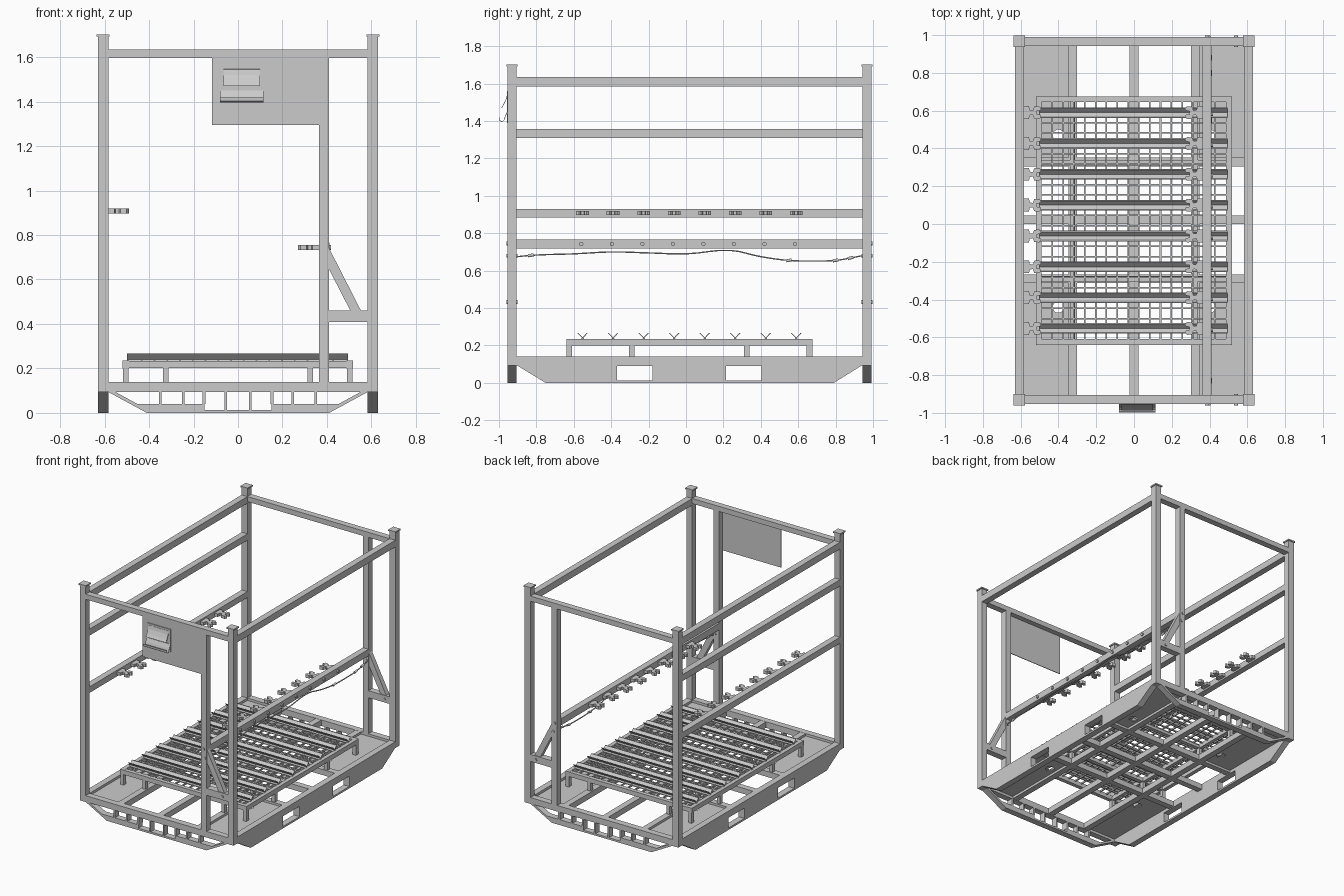
import bpy, bmesh, math
from mathutils import Vector

if "Cube" in bpy.data.objects:
    bpy.data.objects.remove(bpy.data.objects["Cube"])

YF, YB = -0.93, 0.967          # post centre lines, front and back


def finish(name, bm):
    bmesh.ops.recalc_face_normals(bm, faces=bm.faces)
    me = bpy.data.meshes.new(name)
    bm.to_mesh(me)
    bm.free()
    ob = bpy.data.objects.new(name, me)
    bpy.context.collection.objects.link(ob)
    return ob


def add_box(bm, x0, x1, y0, y1, z0, z1):
    for v in bmesh.ops.create_cube(bm, size=1)['verts']:
        v.co = ((x0 + x1) / 2 + v.co.x * (x1 - x0), (y0 + y1) / 2 + v.co.y * (y1 - y0),
                (z0 + z1) / 2 + v.co.z * (z1 - z0))


def boxes(name, items):
    bm = bmesh.new()
    for b in items:
        add_box(bm, *b)
    return finish(name, bm)


def prisms(name, polys, place, offset):
    """Extrude 2D polygons by a 3D offset; place maps (u, v) to 3D."""
    bm = bmesh.new()
    for p in polys:
        a = [bm.verts.new(place(*q)) for q in p]
        b = [bm.verts.new(Vector(place(*q)) + Vector(offset)) for q in p]
        bm.faces.new(a)
        bm.faces.new(b[::-1])
        for i in range(len(p)):
            j = (i + 1) % len(p)
            bm.faces.new((a[j], a[i], b[i], b[j]))
    return finish(name, bm)


def rect(u0, u1, v0, v1):
    return [(u0, v0), (u1, v0), (u1, v1), (u0, v1)]


def cylinders(name, centres, axis, r, h):
    bm = bmesh.new()
    rot = Vector(axis).to_track_quat('Z', 'Y').to_matrix().to_4x4()
    for c in centres:
        vs = bmesh.ops.create_cone(bm, cap_ends=True, segments=16, radius1=r, radius2=r, depth=h)['verts']
        bmesh.ops.transform(bm, matrix=rot, verts=vs)
        bmesh.ops.translate(bm, vec=c, verts=vs)
    ob = finish(name, bm)
    bpy.context.view_layer.objects.active = ob
    ob.select_set(True)
    bpy.ops.object.shade_smooth_by_angle(angle=math.radians(35))
    ob.select_set(False)


# Corner posts with caps
h = 0.0235
corners = [(sx * 0.607, y) for sx in (-1, 1) for y in (YF, YB)]
boxes("corner_posts", [(x - h, x + h, y - h, y + h, 0.093, 1.695) for x, y in corners])
boxes("post_caps", [(x - .03, x + .03, y - .03, y + .03, 1.692, 1.702) for x, y in corners])

# Upper rails: three on the left, one on the right, one at each end
ya, yb = YF + h, YB - h
for nm, x, z0, z1 in (("top_rail_left", -.607, 1.585, 1.635), ("top_rail_right", .607, 1.585, 1.635),
                      ("upper_rail_left", -.607, 1.31, 1.358), ("clip_rail_left", -.607, .885, .93),
                      ("clip_rail_right", .387, .718, .767)):
    boxes(nm, [(x - h, x + h, ya, yb, z0, z1)])
boxes("top_rail_ends", [(-.585, .585, y - h, y + h, 1.597, 1.635) for y in (YF, YB)])

# Inner posts and their braces
boxes("inner_posts", [(.364, .41, y - h, y + h, .14, 1.6) for y in (YF, YB)])
boxes("brace_arms", [(.41, .585, y - h, y + h, .408, .46) for y in (YF, YB)])
for nm, y in (("front_brace", YF), ("back_brace", YB)):
    prisms(nm, [[(.41, .74), (.41, .645), (.505, .46), (.553, .46)]],
           lambda u, v, y=y: (u, y - .018, v), (0, .036, 0))
cylinders("brace_bolts", [(x, y, z) for y in (YF, YB) for x, z in ((.54, .432), (.385, .745), (.396, .68))],
          (0, 1, 0), .01, .06)

# Base frame
boxes("base_frame", [(s * .607 - h, s * .607 + h, ya, yb, .095, .14) for s in (-1, 1)] +
      [(-.585, .585, y - h, y + h, .095, .14) for y in (YF, YB)])
boxes("base_long_beams", [(x - .023, x + .023, ya, yb, .096, .139) for x in (-.325, 0, .325)])
boxes("base_cross_beams", [(-.585, .585, y - .023, y + .023, .097, .138) for y in (-.29, .022, .328)])


# Corner floor plates, each with a round drain hole
def floor_plate(name, x0, x1, y0, y1, hx, hy):
    cu = bpy.data.curves.new(name, 'CURVE')
    cu.dimensions, cu.fill_mode, cu.extrude = '2D', 'BOTH', .004
    ring = [(hx + .03 * math.cos(i * math.pi / 10), hy + .03 * math.sin(i * math.pi / 10)) for i in range(20)]
    for pts in (rect(x0, x1, y0, y1), ring):
        sp = cu.splines.new('POLY')
        sp.points.add(len(pts) - 1)
        for p, q in zip(sp.points, pts):
            p.co = (*q, 0, 1)
        sp.use_cyclic_u = True
    ob = bpy.data.objects.new(name, cu)
    ob.location.z = .118
    bpy.context.collection.objects.link(ob)


for sx, nx in ((-1, "left"), (1, "right")):
    xs = sorted((sx * .31, sx * .585))
    floor_plate("floor_plate_front_" + nx, *xs, ya, -.29, sx * .4, -.44)
    floor_plate("floor_plate_back_" + nx, *xs, .33, yb, sx * .4, .47)

# Side skids: upright beams with sloping ends and fork windows
side = [[(ya, .095), (-.75, 0), (-.37, 0), (-.37, .095)], rect(-.18, .215, 0, .095),
        [(.405, .095), (.405, 0), (.79, 0), (yb, .095)]]
for u0, u1 in ((-.37, -.18), (.215, .405)):
    side += [rect(u0, u1, 0, .014), rect(u0, u1, .09, .095)]
for s, nm in ((-1, "left_skid"), (1, "right_skid")):
    prisms(nm, side, lambda u, z, s=s: (s * .607 - h, u, z), (2 * h, 0, 0))

# End skids: bottom strip, slanted ends and short uprights
end = [rect(-.15, .15, 0, .014)]
for s in (-1, 1):
    end.append([(s * .15, 0), (s * .41, 0), (s * .484, .04), (s * .15, .04)])
    end.append([(s * .484, .04), (s * .585, .095), (s * .553, .095), (s * .452, .04)])
    for u0, u1, z in ((.05, .06, .014), (.147, .16, .04), (.24, .252, .04), (.343, .356, .04)):
        end.append(rect(s * u0, s * u1, z, .095))
for y, nm in ((YF, "front_skid"), (YB, "back_skid")):
    prisms(nm, end, lambda u, z, y=y: (u, y - h, z), (0, 2 * h, 0))

# Raised pallet: legs, frame and mesh grating
px, py = (-.505, -.325, .325, .503), (-.625, -.29, .325, .66)
boxes("pallet_legs", [(x - .013, x + .013, y - .015, y + .015, .118, .2) for x in px for y in py])
boxes("pallet_long_rails", [(x - .015, x + .015, -.64, .675, .2, .235) for x in (px[0], px[3])] +
      [(x - .013, x + .013, -.64, .675, .2, .222) for x in px[1:3]])
boxes("pallet_cross_rails", [(-.49, .488, y - .015, y + .015, .201, .234 if i in (0, 3) else .222)
                             for i, y in enumerate(py)])
boxes("grating", [(-.49 + i * .0573 - .004, -.49 + i * .0573 + .004, -.61, .645, .223, .235) for i in range(1, 17)] +
      [(-.49, .488, -.61 + j * .0546 - .004, -.61 + j * .0546 + .004, .224, .234) for j in range(1, 23)])

# Eight cradle bars, each two crossed plates forming a V
bar_y = [-.553 + i * .1632 for i in range(8)]
vee = []
for y in bar_y:
    for s in (-1, 1):
        vee.append([(y - s * .028, .266), (y - s * .022, .266), (y + s * .010, .233), (y + s * .004, .233)])
prisms("cradle_bars", vee, lambda u, v: (-.5, u, v), (.995, 0, 0))

# Claw clips on both clip rails
half = [(0, .034), (.03, .034), (.034, .014), (.05, .012), (.058, .032), (.085, .034), (.095, .02),
        (.09, .011), (.07, .008)]
claw = half + [(u, -v) for u, v in half[::-1]]
for nm, x, z, s in (("left_clips", -.586, .908, 1), ("right_clips", .365, .744, -1)):
    polys = [[(u, v + y) for u, v in claw] for y in bar_y]
    prisms(nm, polys, lambda u, v, x=x, z=z, s=s: (x + s * u, v, z - .011), (0, 0, .022))
cylinders("clip_bolts", [(.413, y - .007, .743) for y in bar_y], (1, 0, 0), .011, .012)

# Sign panel on the front with a document holder
boxes("sign_panel", [(-.117, .366, -.95, -.945, 1.295, 1.6)])
boxes("holder_frame", [(-.08, -.066, -.956, -.95, 1.39, 1.56), (.1, .114, -.956, -.95, 1.39, 1.56),
                       (-.066, .1, -.956, -.95, 1.546, 1.56), (-.066, .1, -.956, -.95, 1.39, 1.404)])


def sheet(name, pts, x0, x1, t=.004):
    prisms(name, [[p, q, (q[0] + t, q[1] + .001), (p[0] + t, p[1] + .001)] for p, q in zip(pts, pts[1:])],
           lambda u, v: (x0, u, v), (x1 - x0, 0, 0))


sheet("holder_flap", [(-.956, 1.545), (-.962, 1.52), (-.976, 1.49), (-.988, 1.47)], -.066, .1)
sheet("holder_pocket", [(-.956, 1.45), (-.968, 1.425), (-.975, 1.405), (-.986, 1.395), (-.997, 1.402),
                        (-.998, 1.418)], -.08, .114)

# Loose cord hanging beneath the right clip rail, with small toggles
cord = [(-.9, .675), (-.83, .682), (-.6, .69), (-.4, .70), (-.2, .695), (0, .69), (.24, .708), (.4, .675),
        (.55, .655), (.7, .652), (.8, .655), (.88, .668), (.94, .68)]
cu = bpy.data.curves.new("cord", 'CURVE')
cu.dimensions, cu.bevel_depth, cu.bevel_resolution, cu.resolution_u = '3D', .004, 1, 4
sp = cu.splines.new('BEZIER')
sp.bezier_points.add(len(cord) - 1)
for p, (y, z) in zip(sp.bezier_points, cord):
    p.co = (.405, y, z)
    p.handle_left_type = p.handle_right_type = 'AUTO'
bpy.context.collection.objects.link(bpy.data.objects.new("cord", cu))
cylinders("cord_toggles", [(.405, y, z) for y, z in (cord[1], cord[8], cord[10], cord[11])], (0, 1, .2), .008, .03)
